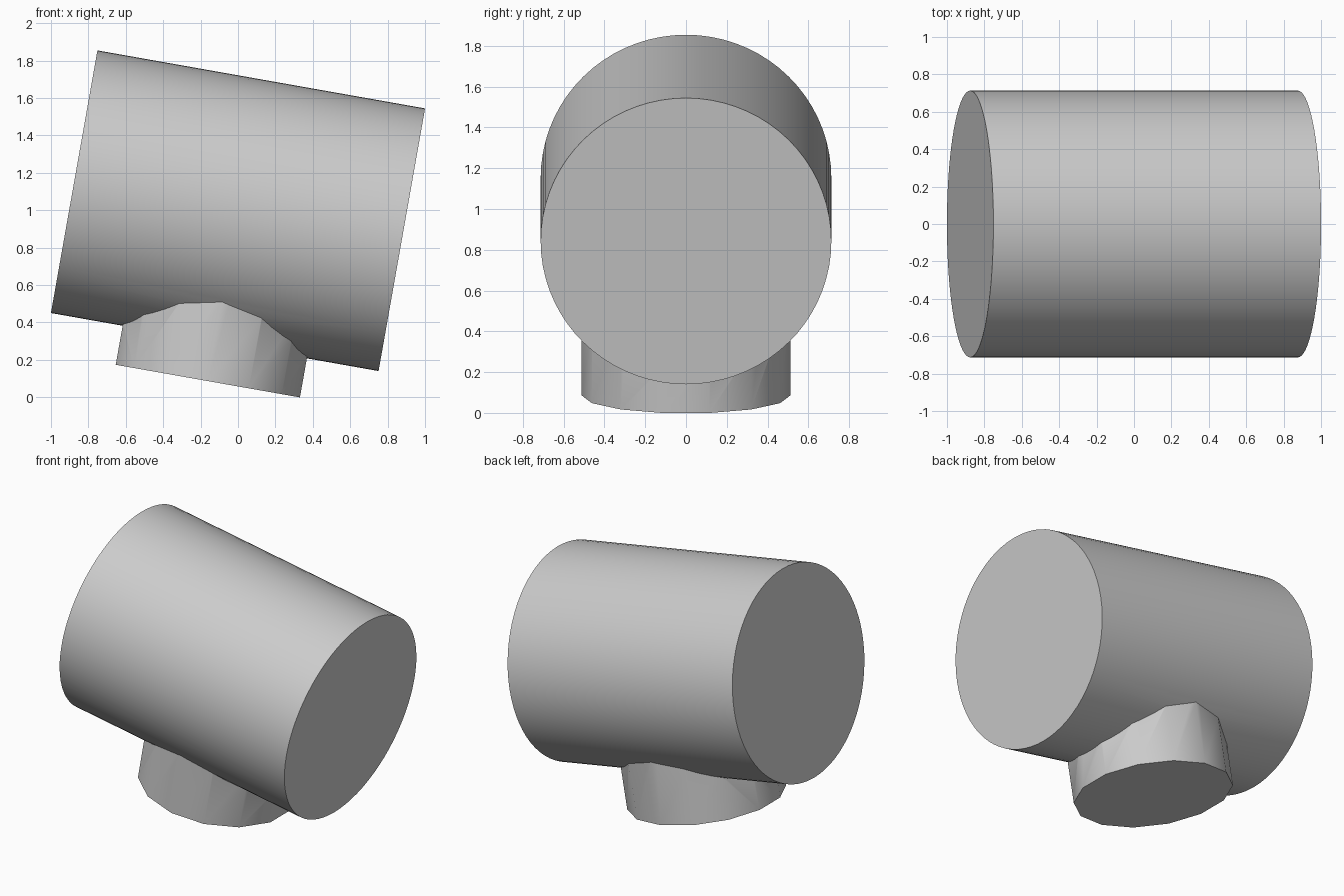
import bpy
import math
from mathutils import Matrix

default = bpy.data.objects.get("Cube")
if default:
    bpy.data.objects.remove(default, do_unlink=True)

# Single flat grey
grey = bpy.data.materials.new("plain_grey")
grey.use_nodes = True
COLOUR = (0.6, 0.6, 0.6, 1.0)
grey.diffuse_color = COLOUR
grey.node_tree.nodes["Principled BSDF"].inputs["Base Color"].default_value = COLOUR

# The whole fitting leans 10 degrees about y, around the barrel centre
TILT = Matrix.Translation((0, 0, 0.9975)) @ Matrix.Rotation(math.radians(10.04), 4, "Y")


def cylinder(name, sides, radius, depth, local):
    bpy.ops.mesh.primitive_cylinder_add(vertices=sides, radius=radius, depth=depth)
    obj = bpy.context.object
    obj.name = obj.data.name = name
    obj.data.transform(TILT @ local)
    obj.data.materials.append(grey)
    return obj


# Short branch, a low-sided stub running down from inside the barrel
BRANCH_BOTTOM, BRANCH_TOP = -0.925, -0.3
branch = cylinder("branch_stub", 14, 0.513, BRANCH_TOP - BRANCH_BOTTOM,
                  Matrix.Translation((0, 0, (BRANCH_TOP + BRANCH_BOTTOM) / 2)))

# Large barrel lying along x
barrel = cylinder("barrel_with_branch", 72, 0.713, 1.779,
                  Matrix.Rotation(math.pi / 2, 4, "Y"))

# Merge the stub into the barrel
union = barrel.modifiers.new("join_branch", "BOOLEAN")
union.operation = "UNION"
union.solver = "EXACT"
union.object = branch
bpy.context.view_layer.objects.active = barrel
bpy.ops.object.modifier_apply(modifier=union.name)
bpy.data.objects.remove(branch, do_unlink=True)

# Smooth walls, sharp rims and seam
bpy.ops.object.select_all(action="DESELECT")
barrel.select_set(True)
bpy.context.view_layer.objects.active = barrel
bpy.ops.object.shade_smooth_by_angle(angle=math.radians(30))
